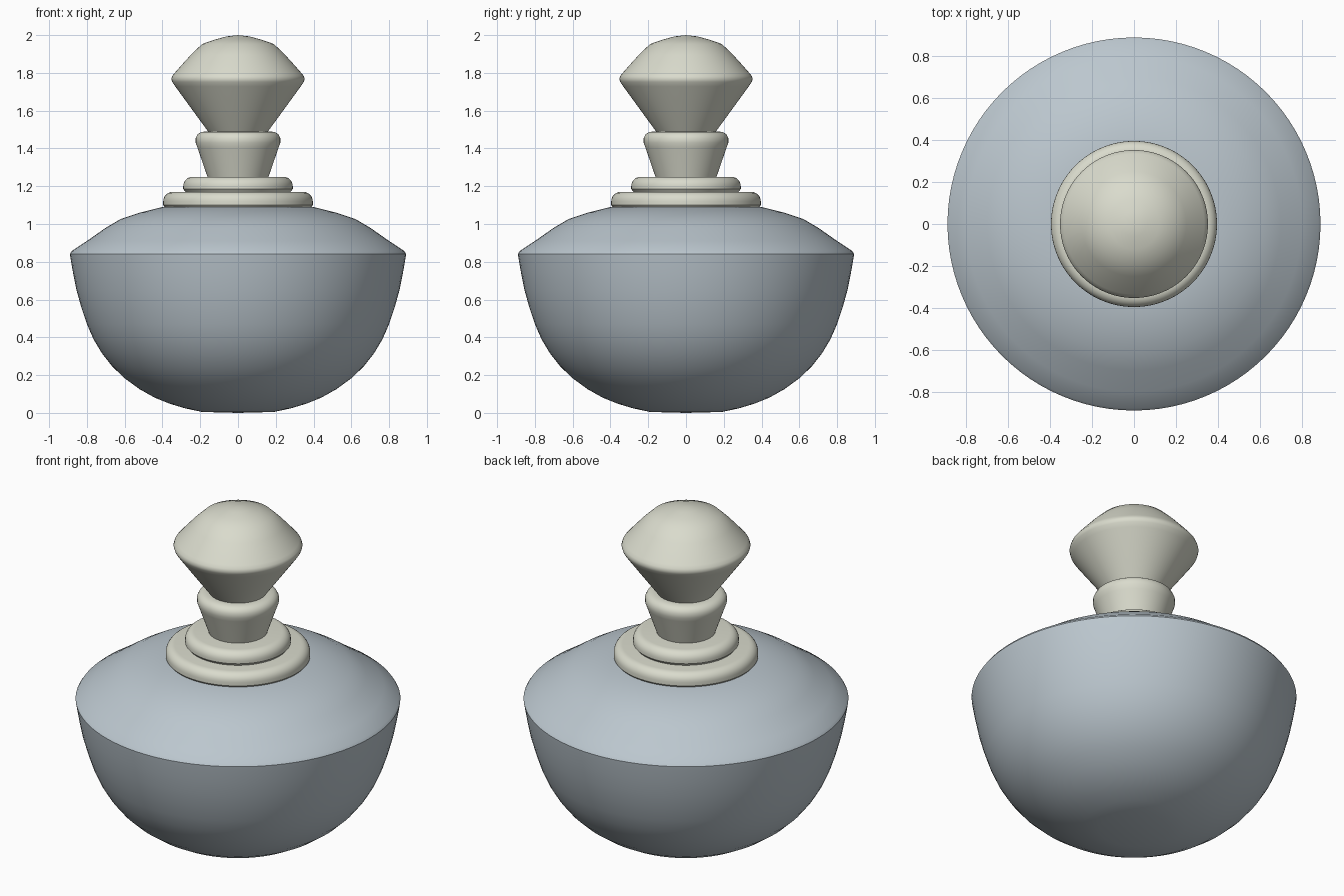
import bpy, bmesh, math

if "Cube" in bpy.data.objects:
    bpy.data.objects.remove(bpy.data.objects["Cube"])


def material(name, rgb):
    m = bpy.data.materials.new(name)
    m.diffuse_color = (*rgb, 1.0)
    m.use_nodes = True
    m.node_tree.nodes["Principled BSDF"].inputs["Base Color"].default_value = m.diffuse_color
    return m


def lathe(name, profile, mat, steps=96):
    """Spin an (radius, height) outline that starts and ends on the z axis."""
    bm = bmesh.new()
    verts = [bm.verts.new((r, 0, z)) for r, z in profile]
    edges = [bm.edges.new(pair) for pair in zip(verts, verts[1:])]
    bmesh.ops.spin(bm, geom=verts + edges, cent=(0, 0, 0), axis=(0, 0, 1),
                   angle=2 * math.pi, steps=steps)
    bmesh.ops.remove_doubles(bm, verts=bm.verts, dist=1e-4)
    bmesh.ops.recalc_face_normals(bm, faces=bm.faces)
    mesh = bpy.data.meshes.new(name)
    bm.to_mesh(mesh)
    bm.free()
    mesh.materials.append(mat)
    obj = bpy.data.objects.new(name, mesh)
    bpy.context.collection.objects.link(obj)
    bpy.ops.object.select_all(action='DESELECT')
    obj.select_set(True)
    bpy.context.view_layer.objects.active = obj
    bpy.ops.object.shade_smooth_by_angle(angle=math.radians(35))
    return obj


def ring(name, radius, bottom, top, mat):
    """Flat disc with a rounded upper edge and a slightly tucked lower edge."""
    b = 0.05
    arc = [(radius - b + b * math.cos(a), top - b + b * math.sin(a))
           for a in (math.pi / 2 * i / 6 for i in range(7))]
    return lathe(name, [(0, bottom), (radius - 0.012, bottom),
                        (radius, bottom + 0.015)] + arc + [(0, top)], mat)


glass = material("blue grey glass", (0.50, 0.57, 0.62))
ivory = material("ivory", (0.70, 0.71, 0.61))

# Bowl-shaped body with a sloping shoulder
lathe("bottle_body", [
    (0, 0), (0.19, 0.005), (0.28, 0.024), (0.36, 0.048), (0.44, 0.08),
    (0.52, 0.125), (0.60, 0.183), (0.665, 0.245), (0.72, 0.315),
    (0.765, 0.39), (0.80, 0.47), (0.83, 0.56), (0.855, 0.65), (0.873, 0.74),
    (0.887, 0.82), (0.89, 0.842), (0.88, 0.857), (0.80, 0.91), (0.70, 0.98),
    (0.62, 1.027), (0.52, 1.06), (0.40, 1.09), (0, 1.09)], glass)

# Stepped collar
ring("lower_collar", 0.396, 1.085, 1.17, ivory)
ring("upper_collar", 0.29, 1.17, 1.25, ivory)

# Flared neck with a rounded lip
lathe("neck", [
    (0, 1.245), (0.16, 1.245), (0.215, 1.405), (0.224, 1.43), (0.224, 1.455),
    (0.214, 1.475), (0.195, 1.487), (0.17, 1.49), (0, 1.49)], ivory)

# Faceted-profile stopper knob
lathe("stopper_knob", [
    (0, 1.485), (0.155, 1.485), (0.332, 1.728), (0.348, 1.752), (0.353, 1.768),
    (0.348, 1.784), (0.335, 1.80), (0.30, 1.84), (0.25, 1.895), (0.19, 1.953),
    (0.12, 1.977), (0.06, 1.993), (0, 2.0)], ivory)
